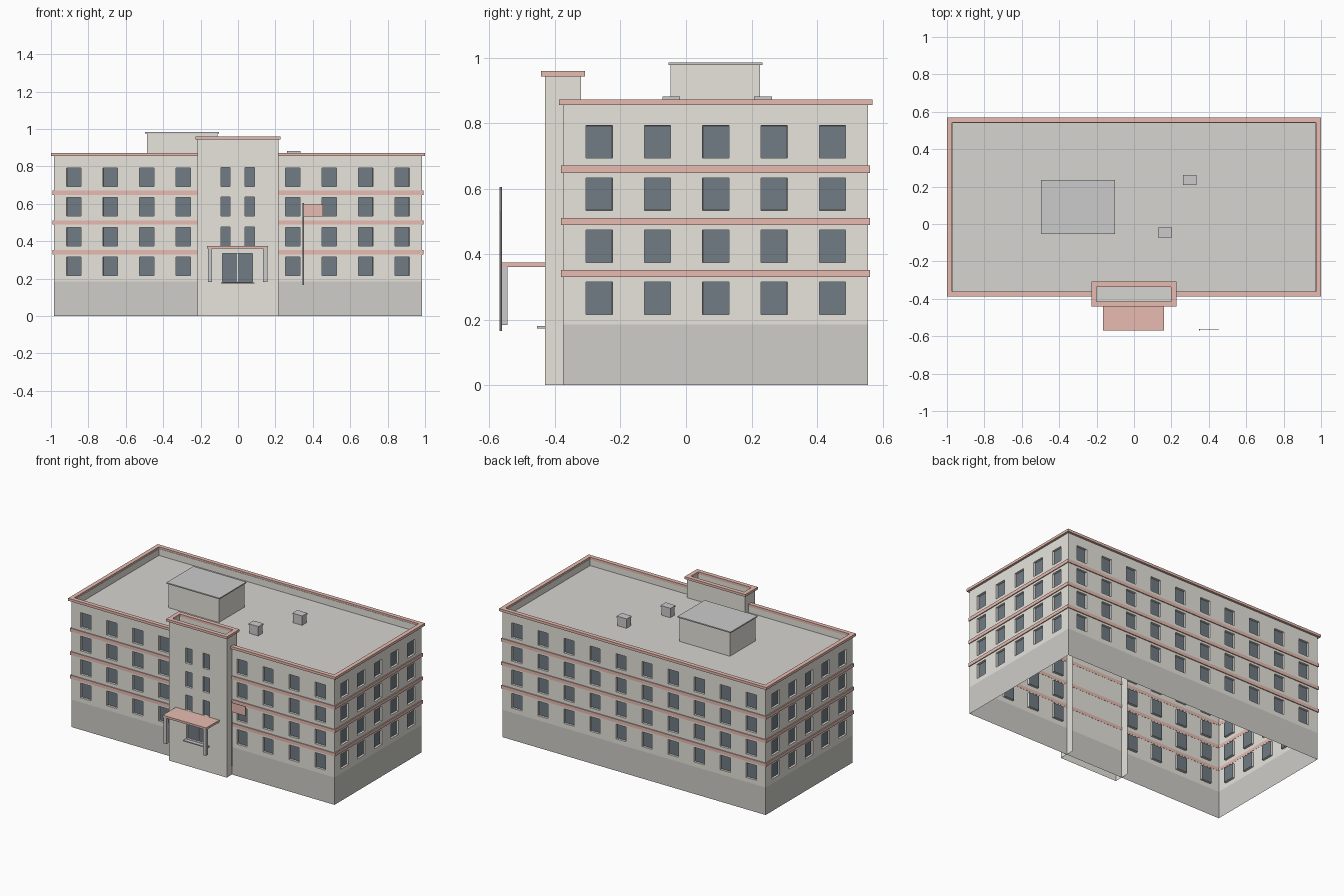
import bpy, bmesh
from mathutils import Vector

if "Cube" in bpy.data.objects:
    bpy.data.objects.remove(bpy.data.objects["Cube"])


def mat(name, rgb):
    m = bpy.data.materials.new(name)
    m.diffuse_color = (*rgb, 1)
    m.use_nodes = True
    m.node_tree.nodes["Principled BSDF"].inputs["Base Color"].default_value = m.diffuse_color
    return m


WALL = mat("plaster", (0.80, 0.78, 0.72))
BASE = mat("base_stone", (0.62, 0.61, 0.58))
TRIM = mat("pink_trim", (0.80, 0.50, 0.44))
GLASS = mat("dark_glass", (0.16, 0.20, 0.23))
ROOF = mat("roof_grey", (0.68, 0.66, 0.63))
METAL = mat("metal_grey", (0.58, 0.59, 0.60))


def finish(bm, name, *mats):
    me = bpy.data.meshes.new(name)
    bm.to_mesh(me)
    bm.free()
    for m in mats:
        me.materials.append(m)
    ob = bpy.data.objects.new(name, me)
    bpy.context.collection.objects.link(ob)
    return ob


def add_box(bm, x0, x1, y0, y1, z0, z1):
    vs = bmesh.ops.create_cube(bm, size=1)["verts"]
    for v in vs:
        v.co = ((x0 + x1) / 2 + v.co.x * (x1 - x0),
                (y0 + y1) / 2 + v.co.y * (y1 - y0),
                (z0 + z1) / 2 + v.co.z * (z1 - z0))


def box(name, m, *dims):
    bm = bmesh.new()
    add_box(bm, *dims)
    return finish(bm, name, m)


def ring(name, m, x0, x1, y0, y1, z0, z1, t):
    """Hollow rectangular band with mitred corners."""
    bm = bmesh.new()
    loops = []
    for d, z in ((0, z0), (0, z1), (t, z1), (t, z0)):
        loops.append([bm.verts.new(c) for c in (
            (x0 + d, y0 + d, z), (x1 - d, y0 + d, z),
            (x1 - d, y1 - d, z), (x0 + d, y1 - d, z))])
    for k in range(4):
        a, b = loops[k], loops[(k + 1) % 4]
        for i in range(4):
            j = (i + 1) % 4
            bm.faces.new((a[i], a[j], b[j], b[i]))
    return finish(bm, name, m)


def wall(name, m, p, q, z0, z1, cols=(), width=0.08, rows=(), depth=0.014):
    """Thin wall from p to q with recessed glazed openings; cols are centres from p."""
    p, q = Vector((*p, 0)), Vector((*q, 0))
    u = (q - p).normalized()
    us = sorted([0, (q - p).length] + [c + s * width / 2 for c in cols for s in (-1, 1)])
    zs = sorted([z0, z1] + [z for r in rows for z in r])
    bm = bmesh.new()
    grid = [[bm.verts.new(p + u * a + Vector((0, 0, z))) for z in zs] for a in us]
    panes = []
    for i in range(len(us) - 1):
        for j in range(len(zs) - 1):
            f = bm.faces.new((grid[i][j], grid[i + 1][j], grid[i + 1][j + 1], grid[i][j + 1]))
            if i % 2 and j % 2:
                panes.append(f)
    bm.normal_update()
    if panes:
        bmesh.ops.inset_individual(bm, faces=panes, thickness=0.004, depth=0)
        bmesh.ops.inset_individual(bm, faces=panes, thickness=0.0005, depth=-depth)
        for f in panes:
            f.material_index = 1
    return finish(bm, name, m, GLASS)


X, Y0, Y1 = 0.985, -0.375, 0.555
BASE_Z, TOP, ROOF_Z = 0.185, 0.86, 0.815
rows = [(0.213 + 0.159 * k, 0.318 + 0.159 * k) for k in range(4)]
long_cols = [X + 0.195 * (k - 4.5) for k in range(10)]
side_cols = [0.11 + 0.178 * k for k in range(5)]
front_cols = [c for c in long_cols if abs(c - X) > 0.25]

# Main block walls, each with its plain base course
sides = [("front", (-X, Y0), (X, Y0), front_cols, 0.082),
         ("right", (X, Y0), (X, Y1), side_cols, 0.086),
         ("back", (X, Y1), (-X, Y1), long_cols, 0.082),
         ("left", (-X, Y1), (-X, Y0), side_cols, 0.086)]
for n, p, q, cols, w in sides:
    wall(n + "_wall", WALL, p, q, BASE_Z, TOP, cols, w, rows)
    wall(n + "_base", BASE, p, q, 0, BASE_Z)

# Floor bands, parapet, cornice and roof
for k in range(3):
    z = 0.33 + 0.159 * k
    ring("floor_band", TRIM, -X - 0.006, X + 0.006, Y0 - 0.006, Y1 + 0.006, z, z + 0.022, 0.007)
ring("parapet", WALL, -X, X, Y0, Y1, ROOF_Z, TOP, 0.015)
ring("cornice", TRIM, -1, 1, -0.388, 0.57, 0.855, 0.872, 0.028)
box("roof", ROOF, -0.975, 0.975, Y0 + 0.01, Y1 - 0.01, ROOF_Z - 0.004, ROOF_Z)

# Entrance tower
T, F, B = 0.217, -0.43, -0.32
wall("tower_entrance_wall", WALL, (-T, F), (T, F), 0, 0.345, [T - 0.003], 0.165, [(0.18, 0.337)])
wall("tower_upper_wall", WALL, (-T, F), (T, F), 0.345, 0.95,
     [T - 0.067, T + 0.063], 0.056, [(r[0], r[1] + 0.003) for r in rows[1:]])
wall("tower_right_wall", WALL, (T, F), (T, B), 0, 0.95)
wall("tower_left_wall", WALL, (-T, B), (-T, F), 0, 0.95)
wall("tower_back_wall", WALL, (T, B), (-T, B), ROOF_Z, 0.95)
ring("tower_parapet", WALL, -T, T, F, B, 0.90, 0.95, 0.015)
ring("tower_cornice", TRIM, -0.228, 0.226, -0.442, -0.308, 0.943, 0.959, 0.028)
box("tower_roof", ROOF, -0.21, 0.21, F + 0.005, B - 0.005, 0.898, 0.902)

# Entrance canopy, posts and door step
box("canopy", TRIM, -0.165, 0.161, -0.57, F, 0.36, 0.374)
for s in (-1, 1):
    c = -0.002 + s * 0.148
    box("canopy_post", METAL, c - 0.011, c + 0.011, -0.567, -0.545, 0.183, 0.36)
box("door_step", METAL, -0.092, 0.087, -0.455, F, 0.173, 0.18)
box("door_divider", WALL, -0.005, -0.001, -0.419, -0.414, 0.184, 0.333)

# Rooftop plant room and vents
box("plant_room", WALL, -0.487, -0.11, -0.047, 0.226, ROOF_Z, 0.978)
box("plant_room_cap", METAL, -0.498, -0.101, -0.054, 0.234, 0.977, 0.985)
for x, y in ((0.298, 0.235), (0.166, -0.045)):
    box("vent", METAL, x - 0.033, x + 0.033, y - 0.023, y + 0.023, ROOF_Z, 0.875)
    box("vent_cap", METAL, x - 0.037, x + 0.037, y - 0.027, y + 0.027, 0.872, 0.881)

# Flag on its pole
bm = bmesh.new()
bmesh.ops.create_cone(bm, cap_ends=True, segments=8, radius1=0.004, radius2=0.004, depth=0.44)
bmesh.ops.translate(bm, verts=bm.verts, vec=(0.35, -0.566, 0.385))
finish(bm, "flag_pole", METAL)
box("flag", TRIM, 0.35, 0.455, -0.567, -0.565, 0.532, 0.596)
